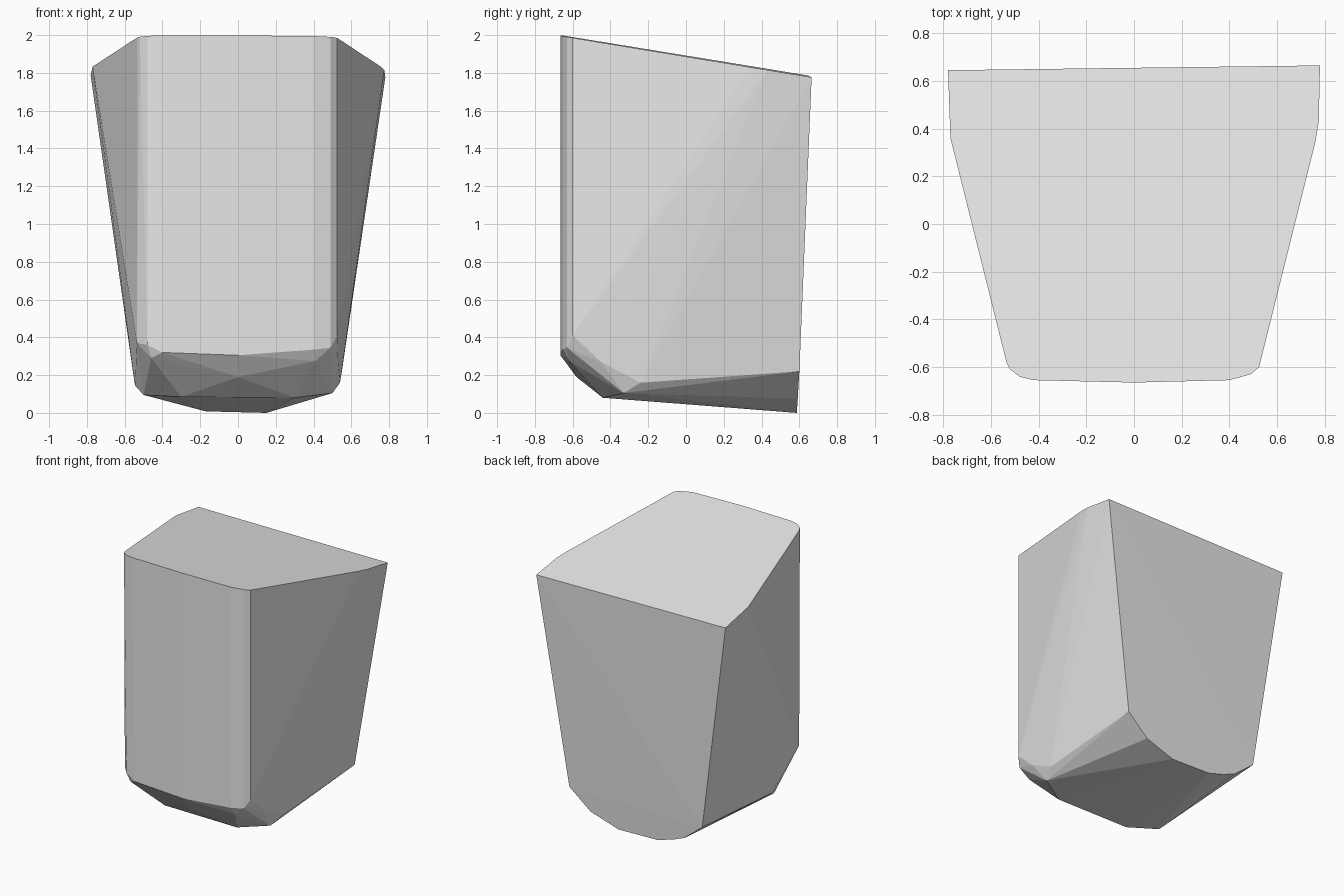
import bpy, bmesh

if "Cube" in bpy.data.objects:
    bpy.data.objects.remove(bpy.data.objects["Cube"])

# Slanted top outline: (x, y), height follows the slope
top = [(-.78, .645), (-.77, .36), (-.535, -.58), (-.52, -.61), (-.48, -.64),
       (-.42, -.655), (0, -.665), (.4, -.655), (.49, -.63), (.525, -.6),
       (.76, .34), (.775, .43), (.78, .665)]
pts = [(x, y, 1.889 - .164 * y - .004 * x) for x, y in top]

# Curved lower edge of the back face
pts += [(x, .587 + .06 * z, z) for x, z in
        [(.55, .22), (.38, .075), (.15, 0), (-.17, .008), (-.3, .045), (-.4, .085), (-.555, .21)]]

# Lower edge of the front face and its rounded corners
pts += [(0, -.665, .305), (-.4, -.655, .32), (.4, -.655, .335), (.49, -.63, .345),
        (-.48, -.64, .36), (-.535, -.58, .37), (.525, -.6, .41),
        (-.46, -.62, .29), (.41, -.62, .275)]

# Chamfer under the front and the sides
pts += [(0, -.58, .19), (-.3, -.44, .085), (.3, -.44, .08), (-.5, -.33, .095),
        (.5, -.33, .105), (-.545, -.24, .145), (.54, -.24, .16), (.53, -.45, .27)]

bm = bmesh.new()
for p in pts:
    bm.verts.new(p)
res = bmesh.ops.convex_hull(bm, input=bm.verts)
loose = [v for v in bm.verts if not v.link_faces]
bmesh.ops.delete(bm, geom=loose, context='VERTS')
bmesh.ops.recalc_face_normals(bm, faces=bm.faces)

me = bpy.data.meshes.new("faceted_block")
bm.to_mesh(me)
bm.free()
block = bpy.data.objects.new("faceted_block", me)
bpy.context.collection.objects.link(block)

grey = bpy.data.materials.new("light grey")
grey.diffuse_color = (.8, .8, .8, 1)
grey.use_nodes = True
grey.node_tree.nodes["Principled BSDF"].inputs["Base Color"].default_value = grey.diffuse_color
me.materials.append(grey)
